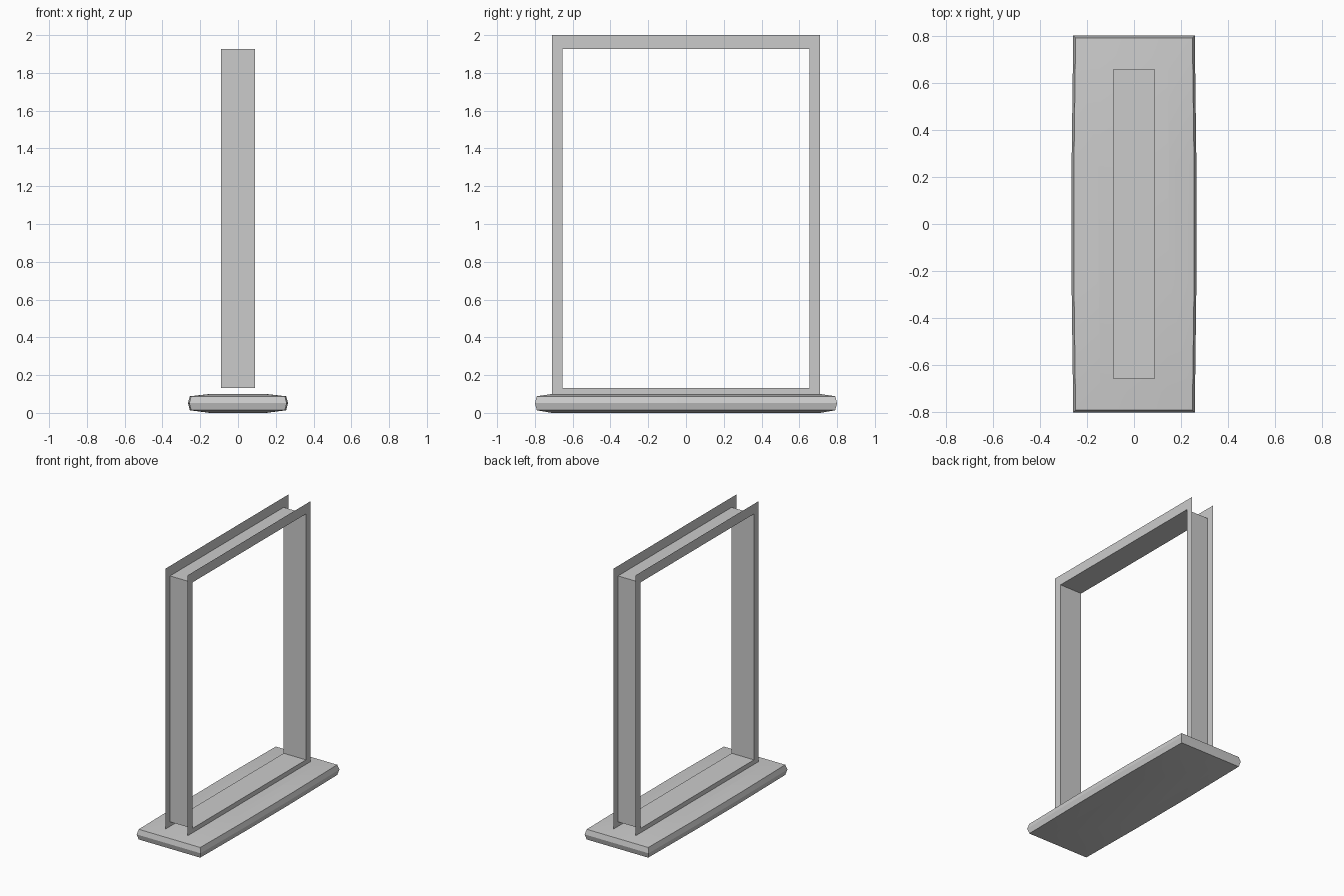
import bpy
import bmesh
import math

default = bpy.data.objects.get("Cube")
if default:
    bpy.data.objects.remove(default, do_unlink=True)

# Single plain grey for the whole model
grey = bpy.data.materials.new("plain_grey")
grey.use_nodes = True
colour = (0.6, 0.6, 0.6, 1)
grey.diffuse_color = colour
grey.node_tree.nodes["Principled BSDF"].inputs["Base Color"].default_value = colour


def finish(name, bm):
    mesh = bpy.data.meshes.new(name)
    bm.to_mesh(mesh)
    bm.free()
    mesh.materials.append(grey)
    obj = bpy.data.objects.new(name, mesh)
    bpy.context.collection.objects.link(obj)
    return obj


def bridge(bm, a, b):
    n = len(a)
    for i in range(n):
        j = (i + 1) % n
        bm.faces.new((a[i], a[j], b[j], b[i]))


def rect(bm, x, half_y, low, high):
    corners = ((-half_y, low), (half_y, low), (half_y, high), (-half_y, high))
    return [bm.verts.new((x, y, z)) for y, z in corners]


# Base slab: stacked outlines, slightly bowed on the long sides
def outline(bm, half_x, half_y, z, bow=0.007, mid=0.25):
    side = [(half_x - bow, -half_y), (half_x, -mid), (half_x, mid), (half_x - bow, half_y)]
    points = side + [(-x, -y) for x, y in side]
    return [bm.verts.new((x, y, z)) for x, y in points]


bm = bmesh.new()
levels = [(0.15, 0.71, 0), (0.255, 0.79, 0.014), (0.265, 0.80, 0.052),
          (0.255, 0.79, 0.088), (0.15, 0.71, 0.10)]
rings = [outline(bm, *level) for level in levels]
for lower, upper in zip(rings, rings[1:]):
    bridge(bm, lower, upper)
bm.faces.new(rings[0][::-1])
bm.faces.new(rings[-1])
bmesh.ops.recalc_face_normals(bm, faces=bm.faces)
base = finish("base", bm)
bpy.ops.object.select_all(action="DESELECT")
base.select_set(True)
bpy.context.view_layer.objects.active = base
bpy.ops.object.shade_smooth_by_angle(angle=math.radians(20))

# Thin flat frame plates on both sides
HALF_WIDTH = 0.09
INNER = (0.655, 0.133, 1.927)
OUTER = (0.71, 0.058, 2.0)
for side, sign in (("right", -1), ("left", 1)):
    bm = bmesh.new()
    outer = rect(bm, sign * HALF_WIDTH, *OUTER)
    inner = rect(bm, sign * HALF_WIDTH, *INNER)
    if sign > 0:
        bridge(bm, outer, inner)
    else:
        bridge(bm, inner, outer)
    finish("frame_plate_" + side, bm)

# Band joining the plates around the opening, facing outward
bm = bmesh.new()
bridge(bm, rect(bm, -HALF_WIDTH, *INNER), rect(bm, HALF_WIDTH, *INNER))
bmesh.ops.reverse_faces(bm, faces=bm.faces)
finish("frame_band", bm)
